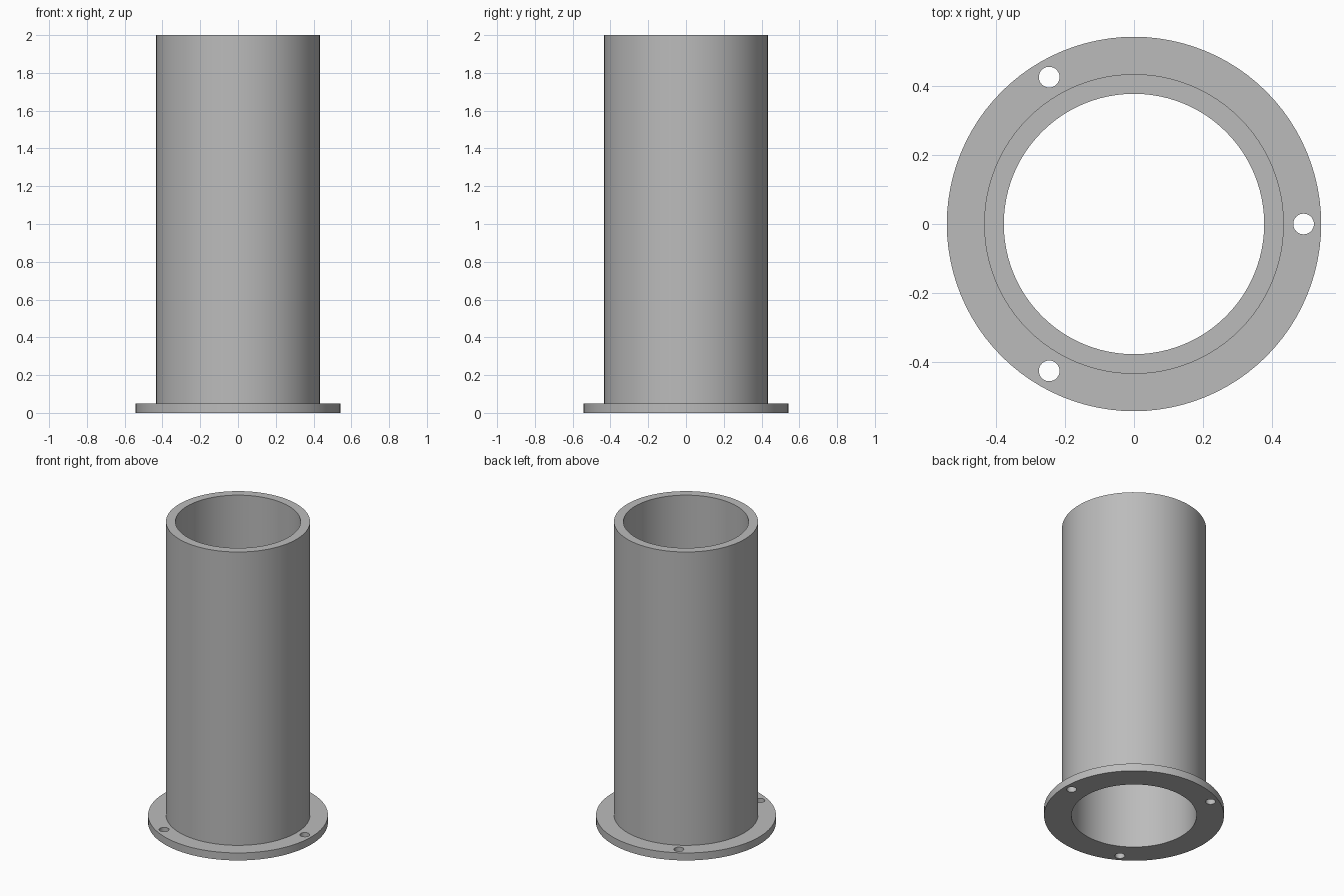
import bpy, bmesh, math

cube = bpy.data.objects.get("Cube")
if cube:
    bpy.data.objects.remove(cube, do_unlink=True)

BORE, TUBE, FLANGE = 0.377, 0.434, 0.542
HEIGHT, THICK = 2.0, 0.05
HOLE, HOLE_CIRCLE, HOLE_COUNT = 0.03, 0.491, 3
SEGMENTS = 96

grey = bpy.data.materials.new("plain_grey")
grey.use_nodes = True
colour = (0.5, 0.5, 0.5, 1)
grey.diffuse_color = colour
grey.node_tree.nodes["Principled BSDF"].inputs["Base Color"].default_value = colour


def lathe(name, profile):
    """Revolve a closed (radius, height) profile around z."""
    bm = bmesh.new()
    verts = [bm.verts.new((r, 0, z)) for r, z in profile]
    edges = [bm.edges.new((v, verts[i - 1])) for i, v in enumerate(verts)]
    bmesh.ops.spin(bm, geom=verts + edges, cent=(0, 0, 0), axis=(0, 0, 1),
                   angle=math.tau, steps=SEGMENTS, use_duplicate=False)
    bmesh.ops.remove_doubles(bm, verts=bm.verts, dist=0.0001)
    bmesh.ops.recalc_face_normals(bm, faces=bm.faces)
    mesh = bpy.data.meshes.new(name)
    bm.to_mesh(mesh)
    bm.free()
    obj = bpy.data.objects.new(name, mesh)
    bpy.context.collection.objects.link(obj)
    mesh.materials.append(grey)
    return obj


# Tube and mounting flange, turned as one solid
body = lathe("flanged_tube", [
    (BORE, 0), (FLANGE, 0), (FLANGE, THICK),
    (TUBE, THICK), (TUBE, HEIGHT), (BORE, HEIGHT)])

# Bolt holes through the flange
for i in range(HOLE_COUNT):
    a = math.tau * i / HOLE_COUNT
    bpy.ops.mesh.primitive_cylinder_add(
        vertices=32, radius=HOLE, depth=THICK * 4,
        location=(HOLE_CIRCLE * math.cos(a), HOLE_CIRCLE * math.sin(a), THICK / 2))
    cutter = bpy.context.object
    cutter.name = f"bolt_hole_cutter_{i + 1}"
    cutter.data.materials.append(grey)
    cut = body.modifiers.new("bolt_hole", "BOOLEAN")
    cut.operation = "DIFFERENCE"
    cut.solver = "EXACT"
    cut.object = cutter
    bpy.ops.object.select_all(action="DESELECT")
    body.select_set(True)
    bpy.context.view_layer.objects.active = body
    bpy.ops.object.modifier_apply(modifier=cut.name)
    bpy.data.objects.remove(cutter, do_unlink=True)

# Smooth round walls, crisp rims
bpy.ops.object.shade_smooth_by_angle(angle=math.radians(30))
